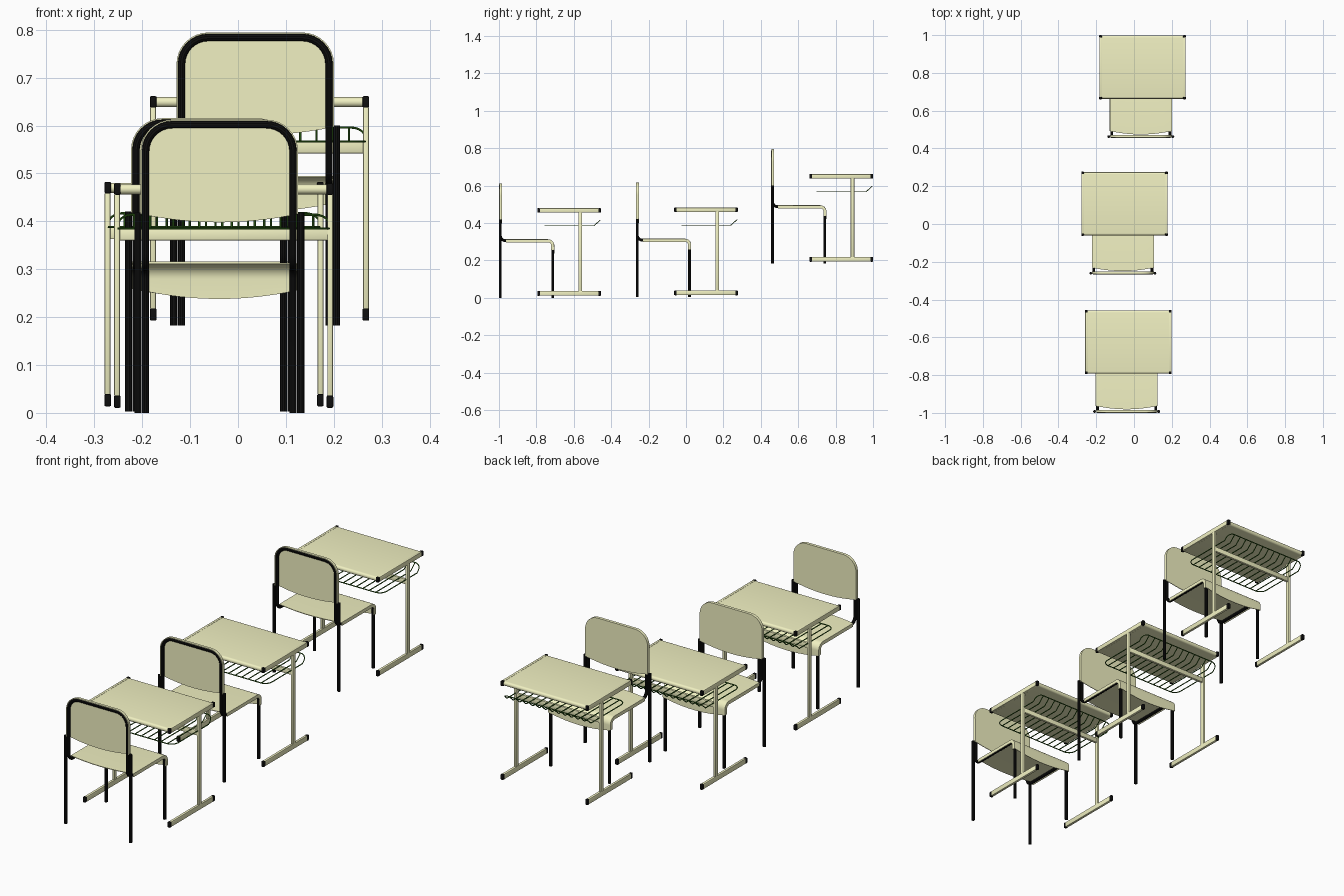
import bpy, bmesh, math
from mathutils import Vector

if "Cube" in bpy.data.objects:
    bpy.data.objects.remove(bpy.data.objects["Cube"])


def material(name, rgb):
    m = bpy.data.materials.new(name)
    m.diffuse_color = (*rgb, 1)
    m.use_nodes = True
    m.node_tree.nodes["Principled BSDF"].inputs["Base Color"].default_value = m.diffuse_color
    return m


CREAM = material("cream", (0.88, 0.88, 0.54))
BLACK = material("black", (0.005, 0.005, 0.005))
GREEN = material("dark_green", (0.03, 0.13, 0.01))
parts = []  # (name, mesh, is_chair_part)


def store(name, mesh, mat, chair):
    mesh.materials.clear()
    mesh.materials.append(mat)
    mesh.shade_smooth()
    mesh.set_sharp_from_angle(angle=math.radians(35))
    parts.append((name, mesh, chair))


def rounded(points, radii, steps=8, cyclic=False):
    """Polyline with its corners replaced by arcs."""
    pts = [Vector(p) for p in points]
    out = []
    for i, (p, r) in enumerate(zip(pts, radii)):
        if r == 0 or (not cyclic and i in (0, len(pts) - 1)):
            out.append(p)
            continue
        a = (pts[i - 1] - p).normalized()
        b = (pts[(i + 1) % len(pts)] - p).normalized()
        half = a.angle(b) / 2
        c = p + (a + b).normalized() * (r / math.sin(half))
        ra = p + a * (r / math.tan(half)) - c
        rb = p + b * (r / math.tan(half)) - c
        sweep = ra.angle(rb)
        for k in range(steps + 1):
            t = k / steps * sweep
            out.append(c + (ra * math.sin(sweep - t) + rb * math.sin(t)) / math.sin(sweep))
    return out


def tubes(name, paths, radius, mat, chair, res=3):
    """Round tubes along (points, cyclic) paths."""
    cu = bpy.data.curves.new(name, 'CURVE')
    cu.dimensions = '3D'
    cu.bevel_depth = radius
    cu.bevel_resolution = res
    cu.use_fill_caps = True
    for pts, cyclic in paths:
        sp = cu.splines.new('POLY')
        sp.points.add(len(pts) - 1)
        for q, p in zip(sp.points, pts):
            q.co = (*p, 1)
        sp.use_cyclic_u = cyclic
    ob = bpy.data.objects.new(name, cu)
    mesh = bpy.data.meshes.new_from_object(ob)
    bpy.data.objects.remove(ob)
    store(name, mesh, mat, chair)


def boxes(name, ranges, mat, bevel=0.0, mirror=True):
    """Bevelled boxes given as x, y, z ranges, mirrored in x."""
    bm = bmesh.new()
    for (x0, x1), (y0, y1), (z0, z1) in ranges:
        for s in ((1, -1) if mirror else (1,)):
            vs = bmesh.ops.create_cube(bm, size=1)["verts"]
            for v in vs:
                v.co = (s * (x0 + x1) / 2 + v.co.x * (x1 - x0),
                        (y0 + y1) / 2 + v.co.y * (y1 - y0),
                        (z0 + z1) / 2 + v.co.z * (z1 - z0))
    if bevel:
        bmesh.ops.bevel(bm, geom=bm.edges[:], offset=bevel, segments=2, affect='EDGES', profile=0.5)
    finish(name, bm, mat, False)


def finish(name, bm, mat, chair, thickness=0):
    bmesh.ops.recalc_face_normals(bm, faces=bm.faces)
    mesh = bpy.data.meshes.new(name)
    bm.to_mesh(mesh)
    bm.free()
    if thickness:
        ob = bpy.data.objects.new(name, mesh)
        bpy.context.collection.objects.link(ob)
        mod = ob.modifiers.new("shell", 'SOLIDIFY')
        mod.thickness, mod.offset = thickness, 0
        mesh = bpy.data.meshes.new_from_object(ob.evaluated_get(bpy.context.evaluated_depsgraph_get()))
        bpy.data.objects.remove(ob)
    store(name, mesh, mat, chair)


# ---- chair (local y = 0 at its back) ----
H, N = 0.163, 16
X, R = 0.154, 0.0075

# bent frame: front leg, seat rail, back arch and down the other side
half = [(X, 0.287, 0), (X, 0.287, 0.304), (X, 0.0075, 0.304), (X, 0.0075, 0.602)]
path = half + [(-x, y, z) for x, y, z in reversed(half)]
frame = rounded(path, [0, 0.025, 0.03, 0.056, 0.056, 0.03, 0.025, 0])
tubes("chair_frame", [(frame, False)], R, BLACK, True)
tubes("chair_rear_legs", [([(s * 0.17, 0.0075, 0), (s * 0.17, 0.0075, 0.418)], False) for s in (1, -1)],
      R, BLACK, True)

# seat shell: waterfall profile, bulging ends, side flanges around the rails
prof = rounded([(0, 0.037, 0.3115), (0, 0.2945, 0.3115), (0, 0.2945, 0.256)], [0, 0.032, 0])
bm = bmesh.new()
rows = []
for i, p in enumerate(prof):
    t = (prof[min(i + 1, len(prof) - 1)] - prof[max(i - 1, 0)]).normalized()
    nrm = Vector((0, -t.z, t.y))
    end = -1 if i == 0 else (1 if i == len(prof) - 1 else 0)
    row = [Vector((-H, 0, 0)) + p - nrm * 0.015]
    for k in range(N + 1):
        u = 2 * k / N - 1
        row.append(p + Vector((u * H, 0, 0)) + t * end * 0.018 * (1 - u * u))
    row.append(Vector((H, 0, 0)) + p - nrm * 0.015)
    rows.append([bm.verts.new(v) for v in row])
for a, b in zip(rows, rows[1:]):
    for k in range(len(a) - 1):
        bm.faces.new((a[k], a[k + 1], b[k + 1], b[k]))
finish("chair_seat", bm, CREAM, True, 0.003)

# backrest shell: rounded panel with a flange around the arch
YP = 0.0145
arch = rounded([(-H, YP, 0.415), (-H, YP, 0.611), (H, YP, 0.611), (H, YP, 0.415)], [0, 0.065, 0.065, 0])
bottom = [(H * u, YP, 0.415 - 0.017 * (1 - u * u)) for u in (1 - 2 * k / N for k in range(1, N))]
bm = bmesh.new()
top = [bm.verts.new(p) for p in arch]
bm.faces.new(top + [bm.verts.new(p) for p in bottom])
lip = [bm.verts.new((p.x, 0.002, p.z)) for p in arch]
for k in range(len(top) - 1):
    bm.faces.new((top[k], top[k + 1], lip[k + 1], lip[k]))
finish("chair_backrest", bm, CREAM, True, 0.003)

# ---- desk ----
Y0, Y1, CAP = 0.205, 0.545, 0.012
XR = (0.2155, 0.2285)

# top slab with rounded front and back edges
zc, r = 0.467, 0.0105
outline = [(Y0 + 0.003 + r - r * math.sin(a), zc + r * math.cos(a))
           for a in (math.pi * k / 10 for k in range(11))]
outline += [(Y0 + Y1 - y, 2 * zc - z) for y, z in outline]
bm = bmesh.new()
left, right = [[bm.verts.new((x, y, z)) for y, z in outline] for x in (-0.2165, 0.2165)]
bm.faces.new(left)
bm.faces.new(right)
for k in range(len(left)):
    bm.faces.new((left[k - 1], left[k], right[k], right[k - 1]))
finish("desk_top", bm, CREAM, False)

# side rails, columns, feet and their end caps
RAIL, FOOT = (0.456, 0.479), (0.011, 0.036)
boxes("desk_side_rails", [(XR, (Y0 + CAP, Y1 - CAP), RAIL)], CREAM, 0.003)
boxes("desk_feet", [(XR, (Y0 + CAP, Y1 - CAP), FOOT)], CREAM, 0.003)
boxes("desk_columns", [((0.2165, 0.2285), (0.425, 0.445), (0.034, 0.458))], CREAM, 0.003)
boxes("desk_crossbar", [((-0.218, 0.218), (0.429, 0.441), (0.36, 0.384))], CREAM, 0.002, mirror=False)
boxes("desk_end_caps", [((0.215, 0.229), yy, (z0 - 0.0005, z1 + 0.0005))
                        for yy in ((Y0, Y0 + CAP + 0.002), (Y1 - CAP - 0.002, Y1))
                        for z0, z1 in (RAIL, FOOT)], BLACK, 0.003)

# wire book basket: rounded rim bent up at the back, with cross wires
B, YF, YB, YT, ZL, ZH = 0.22, 0.245, 0.508, 0.54, 0.385, 0.414
rim = rounded([(-B, YF, ZL), (B, YF, ZL), (B, YB, ZL), (B, YT, ZH), (-B, YT, ZH), (-B, YB, ZL)],
              [0.035, 0.035, 0.008, 0.03, 0.03, 0.008], cyclic=True)
wires = [(rim, True)]
for k in range(12):
    x = -0.187 + 0.034 * k
    wires.append((rounded([(x, YF, ZL), (x, YB, ZL), (x, YT, ZH)], [0, 0.012, 0], 4), False))
tubes("book_basket", wires, 0.0024, GREEN, False, res=1)

# ---- three desk and chair sets ----
for label, off in (("front", (-0.03, -1, 0)), ("middle", (-0.05, -0.268, 0.003)), ("rear", (0.045, 0.455, 0.182))):
    for name, mesh, chair in parts:
        ob = bpy.data.objects.new(f"{label}_{name}", mesh)
        ob.location = Vector(off) + Vector((-0.009 if chair else 0, 0, 0))
        bpy.context.collection.objects.link(ob)
